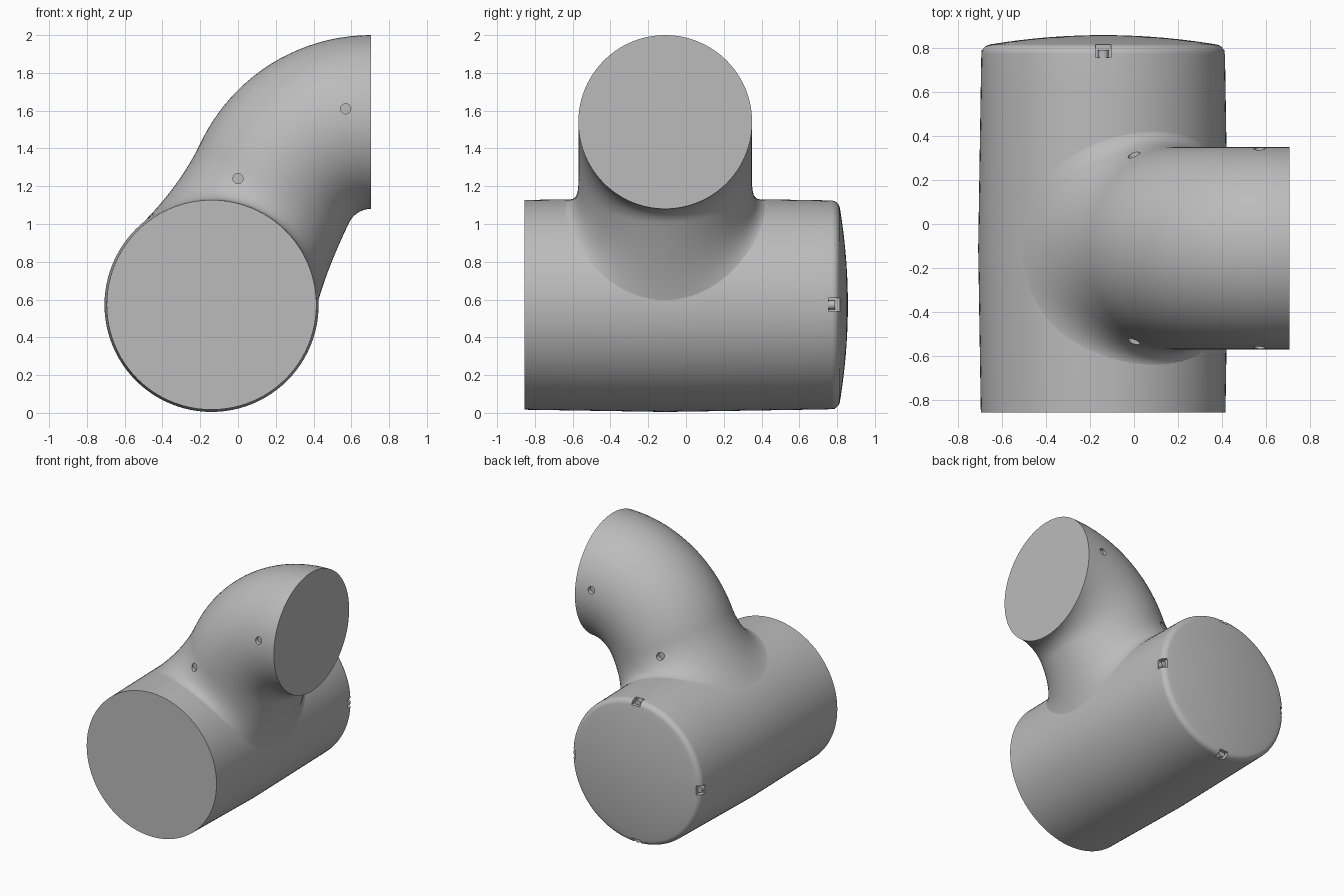
import bpy, bmesh
from math import sin, cos, pi, radians
from mathutils import Vector, Matrix

cube = bpy.data.objects.get("Cube")
if cube:
    bpy.data.objects.remove(cube, do_unlink=True)

AXIS_X, AXIS_Z, MID_Y = -0.14, 0.572, -0.11   # barrel axis and arm plane
ARM_R = 0.46
SIDES = 96

grey = bpy.data.materials.new("light_grey")
grey.use_nodes = True
colour = (0.5, 0.5, 0.5, 1)
grey.diffuse_color = colour
grey.node_tree.nodes["Principled BSDF"].inputs["Base Color"].default_value = colour


def to_object(name, bm):
    bmesh.ops.recalc_face_normals(bm, faces=bm.faces)
    mesh = bpy.data.meshes.new(name)
    bm.to_mesh(mesh)
    bm.free()
    mesh.materials.append(grey)
    ob = bpy.data.objects.new(name, mesh)
    bpy.context.collection.objects.link(ob)
    return ob


def loft(name, rings):
    """Skin a list of point rings and cap both ends."""
    bm = bmesh.new()
    rows = [[bm.verts.new(p) for p in ring] for ring in rings]
    n = len(rows[0])
    for a, b in zip(rows, rows[1:]):
        for i in range(n):
            j = (i + 1) % n
            bm.faces.new((a[i], a[j], b[j], b[i]))
    bm.faces.new(rows[0])
    bm.faces.new(rows[-1])
    return to_object(name, bm)


def carve(ob, cutter):
    mod = ob.modifiers.new("cut", "BOOLEAN")
    mod.object, mod.operation, mod.solver = cutter, "DIFFERENCE", "EXACT"
    bpy.context.view_layer.objects.active = ob
    bpy.ops.object.modifier_apply(modifier=mod.name)
    bpy.data.objects.remove(cutter, do_unlink=True)


def smooth(ob):
    bpy.ops.object.select_all(action="DESELECT")
    ob.select_set(True)
    bpy.context.view_layer.objects.active = ob
    bpy.ops.object.shade_smooth_by_angle(angle=radians(32))


def barrel_radius(y):
    return 0.567 - 0.016 * abs(y - MID_Y)


def on_barrel(phi, r, y):
    return Vector((AXIS_X + r * cos(phi), y, AXIS_Z + r * sin(phi)))


# Barrel: slightly bulged body, rounded rear rim, shallow domed back
profile = [(y, barrel_radius(y)) for y in (-0.855, -0.6, -0.3, MID_Y, 0.1, 0.4, 0.6, 0.77)]
for k in range(1, 9):
    a = radians(80) * k / 8
    profile.append((0.77 + 0.045 * sin(a), barrel_radius(0.77) - 0.045 * (1 - cos(a))))
rim_y, rim_r = profile[-1]
for k in range(1, 13):
    f = 1 - k / 12.5
    profile.append((rim_y + (0.857 - rim_y) * (1 - f * f), rim_r * f))
barrel = loft("barrel", [[on_barrel(2 * pi * i / SIDES, r, y) for i in range(SIDES)]
                         for y, r in profile])

# Four notches around the rear rim, each holding a screw
notches, screws = bmesh.new(), bmesh.new()
for q in range(4):
    turn = Matrix.Translation((AXIS_X, 0, AXIS_Z)) @ Matrix.Rotation(q * pi / 2, 4, "Y")
    bmesh.ops.create_cube(notches, size=1, matrix=turn @ Matrix.Translation((0, 0.805, 0.555))
                          @ Matrix.Diagonal((0.07, 0.1, 0.08, 1)))
    bmesh.ops.create_cone(screws, cap_ends=True, segments=20, radius1=0.024, radius2=0.024,
                          depth=0.035, matrix=turn @ Matrix.Translation((0, 0.772, 0.527))
                          @ Matrix.Rotation(pi / 2, 4, "X"))
carve(barrel, to_object("notch_cutter", notches))
smooth(barrel)
smooth(to_object("rim_screws", screws))

# Arm: quarter bend whose mouth faces left, flaring onto the barrel
BEND_END = radians(64)


def bend_ring(a):
    outer = Vector((0.705 - sin(a), MID_Y, 1 + cos(a)))
    inner = Vector((0.705 - 0.13 * sin(a), MID_Y, 0.95 + 0.13 * cos(a)))
    mid, half = (outer + inner) / 2, (outer - inner) / 2
    return [mid + half * cos(t) + Vector((0, ARM_R * sin(t), 0)) for t in angles]


angles = [2 * pi * i / SIDES for i in range(SIDES)]
rings = [bend_ring(BEND_END * k / 20) for k in range(21)]
control, base, core = [], [], []
for t in angles:
    y = MID_Y + 0.54 * sin(t)
    phi = radians(67.5 + 65.5 * cos(t))
    base.append(on_barrel(phi, barrel_radius(y) - 0.002, y))
    core.append(on_barrel(phi, 0.4, y))
    control.append(on_barrel(radians(61.5 + 43.5 * cos(t)), 0.567 + 0.08 * cos(t) ** 2,
                             MID_Y + ARM_R * sin(t)))
neck = rings[-1]
for k in range(1, 17):
    s = k / 16
    rings.append([p * (1 - s) ** 2 + c * 2 * s * (1 - s) + b * s * s
                  for p, c, b in zip(neck, control, base)])
rings.append(core)
arm = loft("elbow_arm", rings)

# Screw holes on both flanks of the arm
holes = bmesh.new()
for x, z, depth in ((0, 1.24, 0.4), (0.57, 1.61, 0.425)):
    for side in (-1, 1):
        bmesh.ops.create_cone(holes, cap_ends=True, segments=24, radius1=0.027, radius2=0.027,
                              depth=0.2, matrix=Matrix.Translation((x, MID_Y + side * (depth + 0.1), z))
                              @ Matrix.Rotation(pi / 2, 4, "X"))
carve(arm, to_object("hole_cutter", holes))
smooth(arm)
